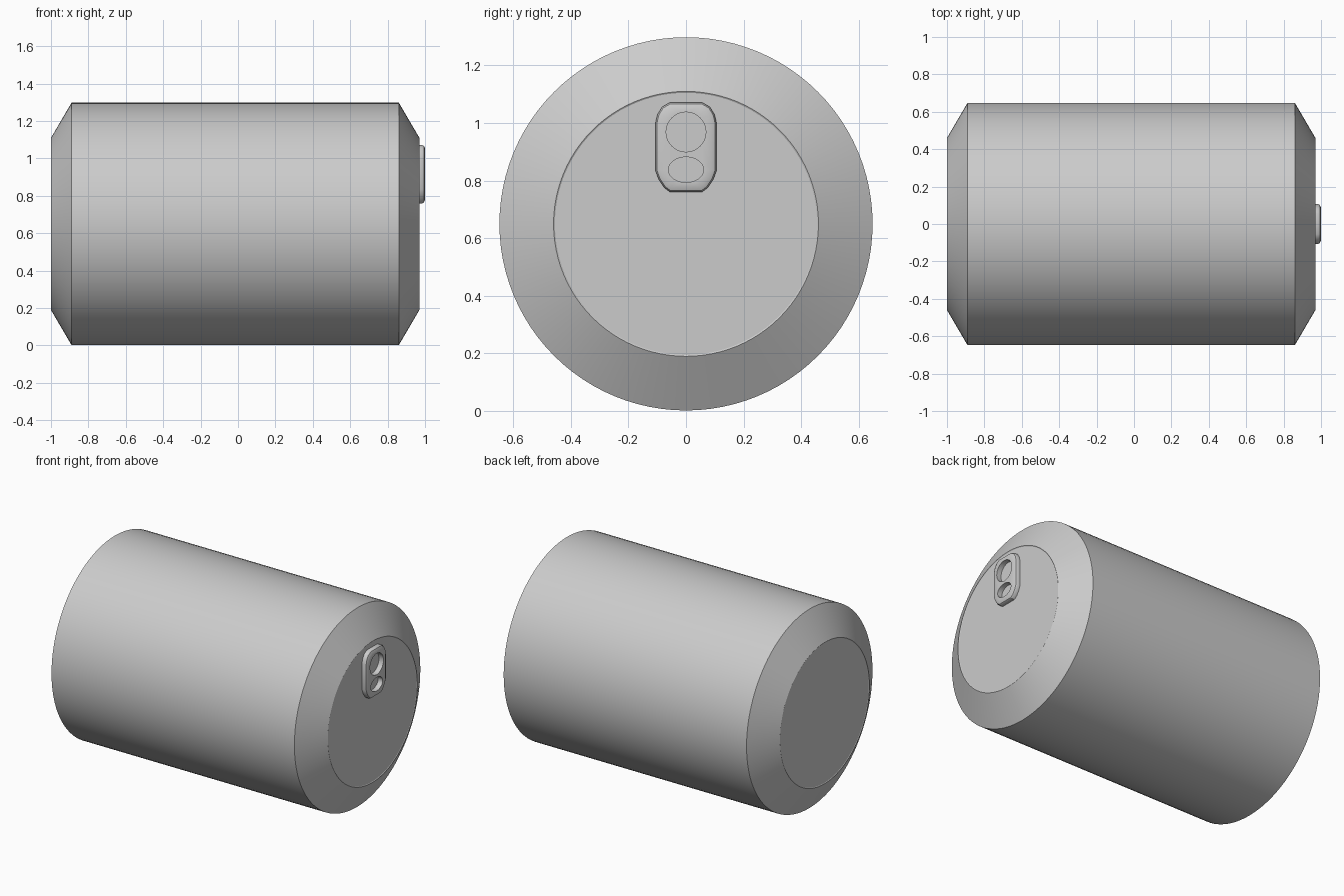
import bpy, bmesh, math
from mathutils import Vector

if "Cube" in bpy.data.objects:
    bpy.data.objects.remove(bpy.data.objects["Cube"])

SEG = 96
AXIS_Z = 0.65

grey = bpy.data.materials.new("light_grey_metal")
grey.diffuse_color = (0.6, 0.6, 0.6, 1)
grey.use_nodes = True
grey.node_tree.nodes["Principled BSDF"].inputs["Base Color"].default_value = grey.diffuse_color


def finish(bm, name, angle):
    bmesh.ops.recalc_face_normals(bm, faces=bm.faces[:])
    me = bpy.data.meshes.new(name)
    bm.to_mesh(me)
    bm.free()
    me.materials.append(grey)
    ob = bpy.data.objects.new(name, me)
    bpy.context.collection.objects.link(ob)
    bpy.ops.object.select_all(action='DESELECT')
    ob.select_set(True)
    bpy.context.view_layer.objects.active = ob
    bpy.ops.object.shade_smooth_by_angle(angle=math.radians(angle))
    return ob


def ring(bm, x, pts):
    return [bm.verts.new((x, y, z)) for y, z in pts]


def bridge(bm, a, b):
    n = len(a)
    for i in range(n):
        bm.faces.new((a[i], a[(i + 1) % n], b[(i + 1) % n], b[i]))


def ellipse(cz, ry, rz, n):
    return [(ry * math.cos(2 * math.pi * i / n), cz + rz * math.sin(2 * math.pi * i / n))
            for i in range(n)]


# Can body: turned profile (x, radius) with tapered shoulders and a fine rim at each end
bm = bmesh.new()
profile = [(-0.997, 0.455), (-1.0, 0.46), (-0.89, 0.648), (0.86, 0.648), (0.97, 0.46), (0.967, 0.455)]
rings = [ring(bm, x, ellipse(AXIS_Z, r, r, SEG)) for x, r in profile]
for a, b in zip(rings, rings[1:]):
    bridge(bm, a, b)
bm.faces.new(rings[0])
bm.faces.new(rings[-1])
finish(bm, "can_body", 25)

# Pull tab: rounded plate with a softened front edge and two finger holes
half = [(0.055, 0.76), (0.075, 0.775), (0.095, 0.805), (0.106, 0.835),
        (0.106, 1.0), (0.099, 1.03), (0.083, 1.056), (0.055, 1.072)]
outline = half + [(-y, z) for y, z in reversed(half)]


def inset(pts, d):
    out, n = [], len(pts)
    for i, p in enumerate(pts):
        e1 = (Vector(p) - Vector(pts[i - 1])).normalized()
        e2 = (Vector(pts[(i + 1) % n]) - Vector(p)).normalized()
        n1, n2 = Vector((-e1.y, e1.x)), Vector((-e2.y, e2.x))
        out.append(tuple(Vector(p) + (n1 + n2) * d / (1 + n1.dot(n2))))
    return out


bm = bmesh.new()
outer = [ring(bm, x, inset(outline, d))
         for x, d in ((0.965, 0.0), (0.985, 0.0), (0.994, 0.005), (1.0, 0.018))]
for a, b in zip(outer, outer[1:]):
    bridge(bm, a, b)
loops = [outer[-1]]
for cz, ry, rz in ((0.969, 0.069, 0.069), (0.838, 0.061, 0.044)):
    pts = ellipse(cz, ry, rz, 40)
    front, back = ring(bm, 1.0, pts), ring(bm, 0.965, pts)
    bridge(bm, front, back)
    loops.append(front)
edges = [bm.edges.get((l[i - 1], l[i])) for l in loops for i in range(len(l))]
bmesh.ops.triangle_fill(bm, edges=edges, use_beauty=True, normal=(1, 0, 0))
finish(bm, "pull_tab", 30)
